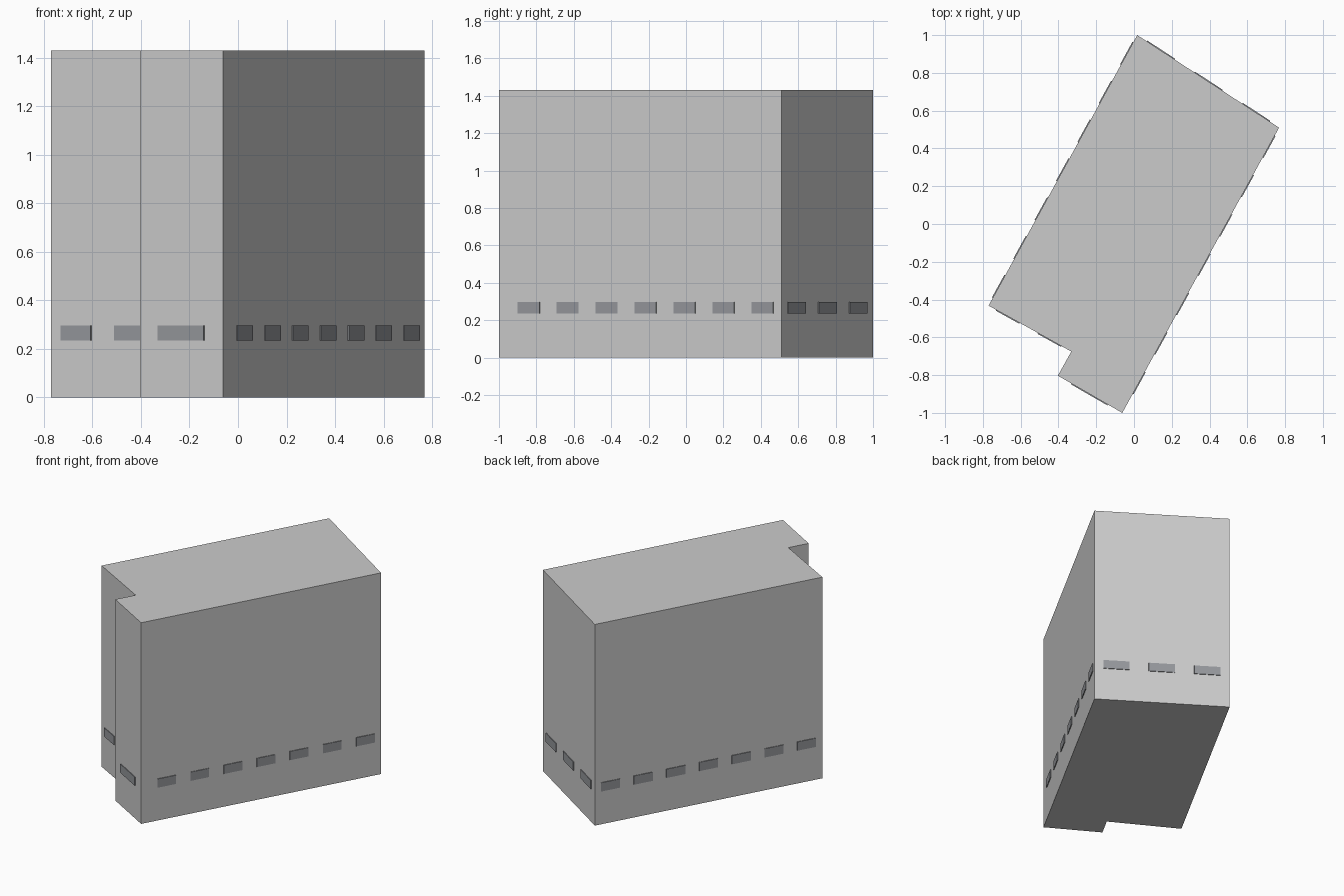
import bpy, bmesh
from mathutils import Vector

if "Cube" in bpy.data.objects:
    bpy.data.objects.remove(bpy.data.objects["Cube"])

HEIGHT = 1.43
SILL, HEAD = 0.235, 0.297
PROUD = 0.005

# footprint corners, clockwise seen from above
A, B, C, D, E, F = [Vector(p) for p in (
    (0.017, 1.0), (0.768, 0.51), (-0.062, -1.0),
    (-0.403, -0.803), (-0.332, -0.675), (-0.77, -0.432))]

glass = bpy.data.materials.new("window_grey")
glass.diffuse_color = (0.3, 0.31, 0.33, 1)
glass.use_nodes = True
glass.node_tree.nodes["Principled BSDF"].inputs["Base Color"].default_value = glass.diffuse_color


def prism(name, outline, z0, z1, material=None):
    """Extrude a flat outline between two heights."""
    bm = bmesh.new()
    base = bm.faces.new([bm.verts.new((p.x, p.y, z0)) for p in outline])
    top = bmesh.ops.extrude_face_region(bm, geom=[base])["geom"]
    bmesh.ops.translate(bm, vec=(0, 0, z1 - z0),
                        verts=[v for v in top if isinstance(v, bmesh.types.BMVert)])
    bmesh.ops.recalc_face_normals(bm, faces=bm.faces)
    mesh = bpy.data.meshes.new(name)
    bm.to_mesh(mesh)
    bm.free()
    obj = bpy.data.objects.new(name, mesh)
    bpy.context.collection.objects.link(obj)
    if material:
        mesh.materials.append(material)
    return obj


def window_row(name, start, end, first, last, count, width):
    """Thin window panels along a wall; positions are fractions of its length."""
    along = end - start
    out = Vector((-along.y, along.x)).normalized() * PROUD
    for i in range(count):
        t = first + (last - first) * i / max(count - 1, 1)
        p = start + along * (t - width / 2)
        q = start + along * (t + width / 2)
        prism(f"{name}_window_{i + 1}", [p - out, p + out, q + out, q - out],
              SILL, HEAD, glass)


# building body
prism("building_body", [A, B, C, D, E, F], 0, HEIGHT)

# window rows on each wall (the notch return has none)
window_row("back", A, B, 0.165, 0.837, 3, 0.195)
window_row("right", B, C, 0.066, 0.894, 7, 0.077)
window_row("front_step", C, D, 0.505, 0.505, 1, 0.56)
window_row("front", E, F, 0.26, 0.765, 2, 0.285)
window_row("left", F, A, 0.07, 0.932, 7, 0.083)
